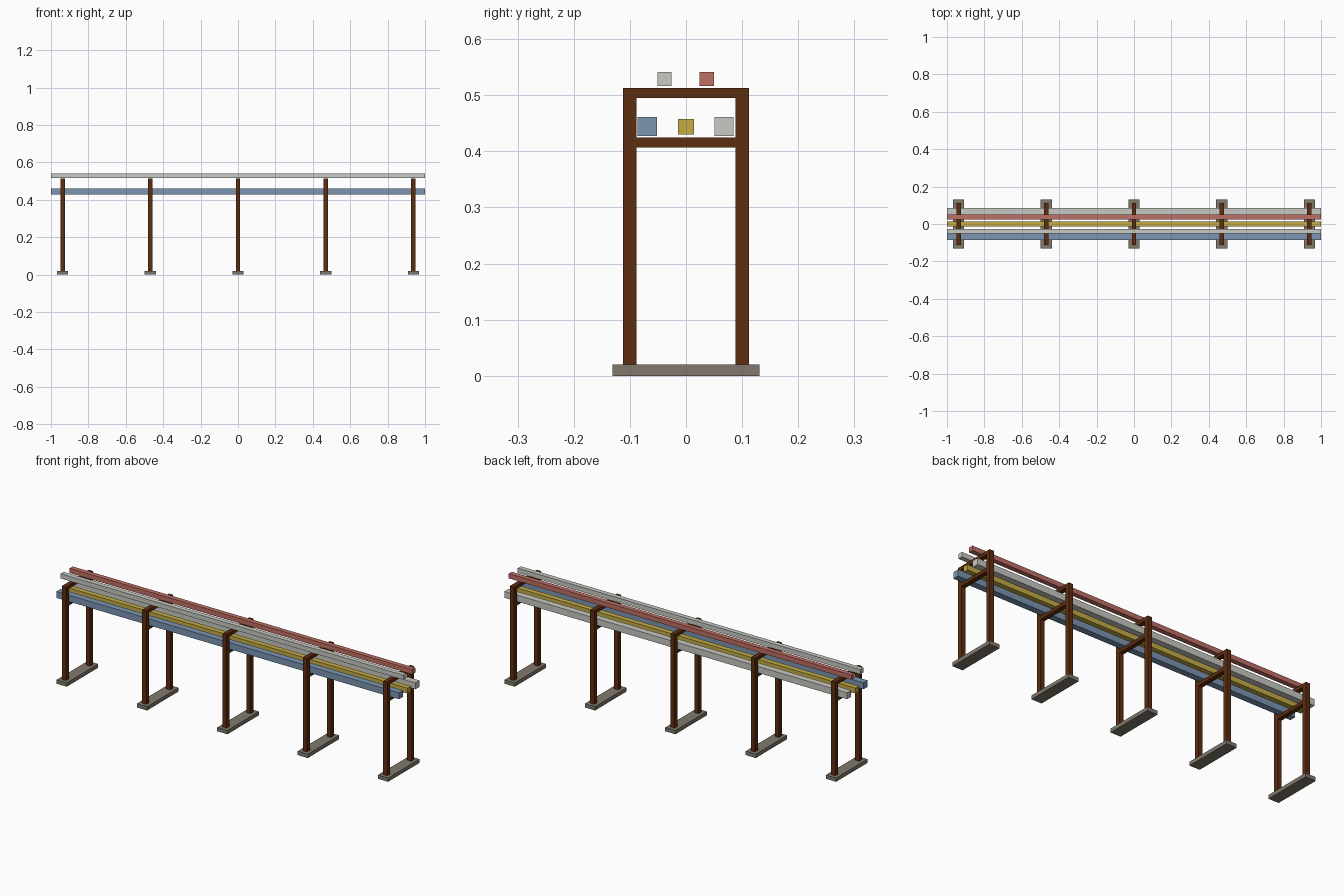
import bpy

cube = bpy.data.objects.get("Cube")
if cube:
    bpy.data.objects.remove(cube, do_unlink=True)


def make_material(name, rgb):
    m = bpy.data.materials.new(name)
    m.use_nodes = True
    colour = (*rgb, 1.0)
    m.diffuse_color = colour
    m.node_tree.nodes["Principled BSDF"].inputs["Base Color"].default_value = colour
    return m


def box(name, x, y, z, mat):
    """Box from (min, max) ranges along each axis."""
    bpy.ops.mesh.primitive_cube_add(size=1, location=[sum(r) / 2 for r in (x, y, z)])
    ob = bpy.context.object
    ob.name = name
    ob.scale = [r[1] - r[0] for r in (x, y, z)]
    bpy.ops.object.transform_apply(location=False, rotation=False, scale=True)
    ob.data.materials.append(mat)
    return ob


rust = make_material("rust brown steel", (0.11, 0.026, 0.005))
concrete = make_material("concrete", (0.22, 0.19, 0.15))
blue = make_material("blue paint", (0.20, 0.30, 0.45))
yellow = make_material("yellow paint", (0.55, 0.41, 0.06))
white = make_material("pale grey paint", (0.58, 0.58, 0.55))
red = make_material("red paint", (0.52, 0.16, 0.13))

# Support frames: concrete footing, two posts, two cross beams
HALF, OUT, IN, TOP = 0.012, 0.112, 0.088, 0.513
for i in range(5):
    cx = (i - 2) * 0.469
    span = (cx - HALF, cx + HALF)
    box(f"footing_{i}", (cx - 0.03, cx + 0.03), (-0.131, 0.131), (0, 0.02), concrete)
    box(f"front_post_{i}", span, (-OUT, -IN), (0.02, TOP), rust)
    box(f"back_post_{i}", span, (IN, OUT), (0.02, TOP), rust)
    box(f"upper_beam_{i}", span, (-IN, IN), (0.495, TOP), rust)
    box(f"lower_beam_{i}", span, (-IN, IN), (0.407, 0.425), rust)

# Square pipes: name, centre y, bottom z, side, colour
pipes = [
    ("lower_front_pipe", -0.069, 0.427, 0.034, blue),
    ("lower_middle_pipe", 0.0, 0.43, 0.028, yellow),
    ("lower_back_pipe", 0.068, 0.427, 0.034, white),
    ("upper_front_pipe", -0.038, 0.516, 0.025, white),
    ("upper_back_pipe", 0.037, 0.516, 0.025, red),
]
for name, y, z, side, mat in pipes:
    box(name, (-1, 1), (y - side / 2, y + side / 2), (z, z + side), mat)
